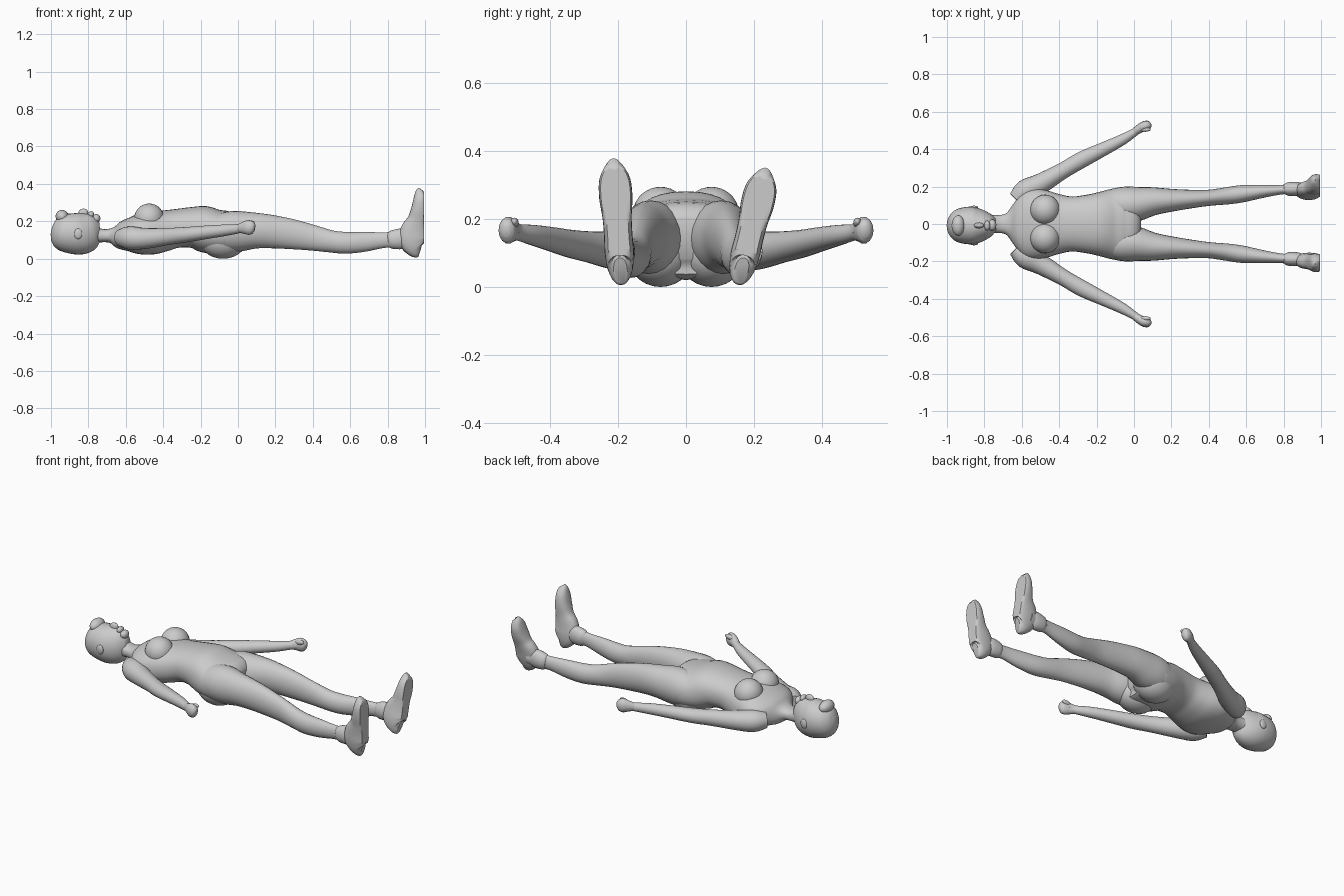
import bpy, bmesh, math
from mathutils import Vector

if "Cube" in bpy.data.objects:
    bpy.data.objects.remove(bpy.data.objects["Cube"])

skin = bpy.data.materials.new("plain grey")
skin.diffuse_color = (0.6, 0.6, 0.6, 1)
skin.use_nodes = True
skin.node_tree.nodes["Principled BSDF"].inputs["Base Color"].default_value = skin.diffuse_color


def finish(name, bm):
    bmesh.ops.recalc_face_normals(bm, faces=bm.faces)
    me = bpy.data.meshes.new(name)
    bm.to_mesh(me)
    bm.free()
    ob = bpy.data.objects.new(name, me)
    bpy.context.collection.objects.link(ob)
    me.materials.append(skin)
    bpy.ops.object.select_all(action='DESELECT')
    ob.select_set(True)
    bpy.context.view_layer.objects.active = ob
    bpy.ops.object.shade_smooth_by_angle(angle=math.radians(45))
    return ob


def spline(rows, steps):
    """Smooth curve through rows of numbers."""
    out = []
    for i in range(len(rows) - 1):
        a, b, c, d = (rows[max(0, min(len(rows) - 1, i + k))] for k in (-1, 0, 1, 2))
        for s in range(steps):
            t = s / steps
            out.append([q + .5 * t * (r - p + t * (2 * p - 5 * q + 4 * r - u + t * (3 * (q - r) + u - p)))
                        for p, q, r, u in zip(a, b, c, d)])
    return out + [list(rows[-1])]


def loft(name, rows, up=(0, 0, 1), n=24, steps=4, power=1.0, clamp_x=None):
    """Rows: centre x, y, z, half width across, half height along 'up'."""
    rows = spline(rows, steps)
    pts = [Vector(r[:3]) for r in rows]
    bm, rings = bmesh.new(), []
    for i, (p, r) in enumerate(zip(pts, rows)):
        tan = (pts[min(i + 1, len(pts) - 1)] - pts[max(i - 1, 0)]).normalized()
        side = Vector(up).cross(tan).normalized()
        high = tan.cross(side)
        ring = []
        for k in range(n):
            a = 2 * math.pi * k / n
            c, s = math.cos(a), math.sin(a)
            v = p + side * math.copysign(abs(c) ** power, c) * r[3] \
                  + high * math.copysign(abs(s) ** power, s) * r[4]
            if clamp_x:
                v.x = min(v.x, clamp_x)
            ring.append(bm.verts.new(v))
        rings.append(ring)
    for a, b in zip(rings, rings[1:]):
        for k in range(n):
            bm.faces.new((a[k], a[(k + 1) % n], b[(k + 1) % n], b[k]))
    bm.faces.new(rings[0])
    bm.faces.new(rings[-1])
    return finish(name, bm)


def ball(name, loc, size, tilt=0):
    bm = bmesh.new()
    bmesh.ops.create_uvsphere(bm, u_segments=24, v_segments=14, radius=1)
    for v in bm.verts:
        x, y, z = (v.co[i] * size[i] for i in range(3))
        c, s = math.cos(tilt), math.sin(tilt)
        v.co = Vector(loc) + Vector((x * c - z * s, y, x * s + z * c))
    return finish(name, bm)


def span(x, w, lo, hi, y=0):
    return (x, y, (lo + hi) / 2, w, (hi - lo) / 2)


# torso with neck, from throat to crotch
loft("torso", [
    span(-.77, .05, .09, .18), span(-.72, .048, .095, .165), span(-.68, .06, .09, .17),
    span(-.64, .115, .06, .195), span(-.59, .175, .045, .22), span(-.53, .19, .03, .245),
    span(-.46, .178, .03, .26), span(-.4, .16, .045, .265), span(-.33, .147, .065, .272),
    span(-.25, .157, .065, .283), span(-.19, .17, .045, .29), span(-.12, .188, .03, .27),
    span(-.05, .195, .03, .262), span(.0, .16, .05, .255), span(.03, .07, .09, .21)],
    n=32, power=.88)

# head lying face up
loft("head", [
    span(-.998, .015, .14, .175, -.008), span(-.985, .052, .095, .215, -.008),
    span(-.95, .086, .055, .243, -.008), span(-.89, .1, .034, .25, -.008),
    span(-.84, .096, .03, .252, -.008), span(-.79, .075, .05, .25, -.006),
    span(-.76, .055, .075, .235, -.004), span(-.738, .03, .11, .205, -.003)], n=28)
ball("nose", (-.828, -.008, .25), (.028, .015, .024), .35)
ball("mouth", (-.785, -.008, .243), (.016, .026, .018))
ball("chin", (-.758, -.006, .222), (.022, .03, .024))
ball("hair_tuft", (-.94, -.008, .232), (.035, .055, .036), .25)

for s, label in ((1, "left"), (-1, "right")):
    # chest and seat
    ball(label + "_breast", (-.475, s * .075, .222), (.08, .082, .08), .25)
    ball(label + "_buttock", (-.08, s * .075, .105), (.125, .1, .098))
    ball(label + "_ear", (-.855, -.008 + s * .096, .14), (.022, .01, .028))

    # legs
    loft(label + "_leg", [
        span(-.16, .07, .09, .23, s * .1), span(-.08, .093, .05, .255, s * .103),
        span(.0, .095, .045, .262, s * .105), span(.1, .076, .062, .252, s * .121),
        span(.2, .061, .062, .237, s * .127), span(.3, .05, .057, .215, s * .133),
        span(.4, .043, .05, .187, s * .14), span(.5, .046, .04, .158, s * .151),
        span(.58, .046, .034, .15, s * .162), span(.68, .036, .045, .15, s * .174),
        span(.78, .026, .065, .148, s * .183), span(.85, .027, .065, .152, s * .188),
        span(.92, .035, .07, .16, s * .19)])
    loft(label + "_ankle_cuff", [
        span(.805, .026, .066, .146, s * .185), span(.825, .036, .059, .158, s * .187),
        span(.87, .037, .058, .168, s * .188), span(.9, .03, .07, .16, s * .19)])

    # shoes, soles flat against the end plane
    heel, toe, top = (.163, .232, .342) if s > 0 else (-.193, -.213, .37)
    shoe = []
    for t, x0, w in ((0, .935, .02), (.03, .9, .036), (.16, .862, .043), (.33, .87, .042),
                     (.5, .905, .043), (.68, .925, .049), (.85, .938, .046),
                     (.96, .948, .03), (1, .962, .012)):
        z = .055 + t * (top - .055)
        shoe.append(((x0 + 1.015) / 2, heel + t * (toe - heel), z, w, (1.015 - x0) / 2))
    loft(label + "_shoe", shoe, up=(1, 0, 0), power=.85, clamp_x=.995)

    # arms
    loft(label + "_arm", [
        (-.63, s * .13, .12, .045, .045), (-.58, s * .175, .118, .062, .062),
        (-.5, s * .215, .115, .055, .056), (-.38, s * .285, .125, .044, .046),
        (-.28, s * .343, .135, .044, .041), (-.17, s * .397, .148, .037, .036),
        (-.06, s * .452, .16, .029, .03), (.01, s * .495, .168, .021, .024),
        (.04, s * .51, .172, .02, .024)])
    # loosely closed hands
    loft(label + "_hand", [
        (.0, s * .49, .168, .02, .022), (.03, s * .51, .172, .024, .032),
        (.055, s * .523, .174, .027, .04), (.078, s * .528, .172, .024, .034),
        (.09, s * .53, .17, .012, .018)], n=14)
    ball(label + "_thumb", (.06, s * .505, .196), (.03, .012, .014), .2)

# rest the lowest point on the ground
low = min(v.co.z for o in bpy.data.objects for v in o.data.vertices)
for o in bpy.data.objects:
    for v in o.data.vertices:
        v.co.z -= low
